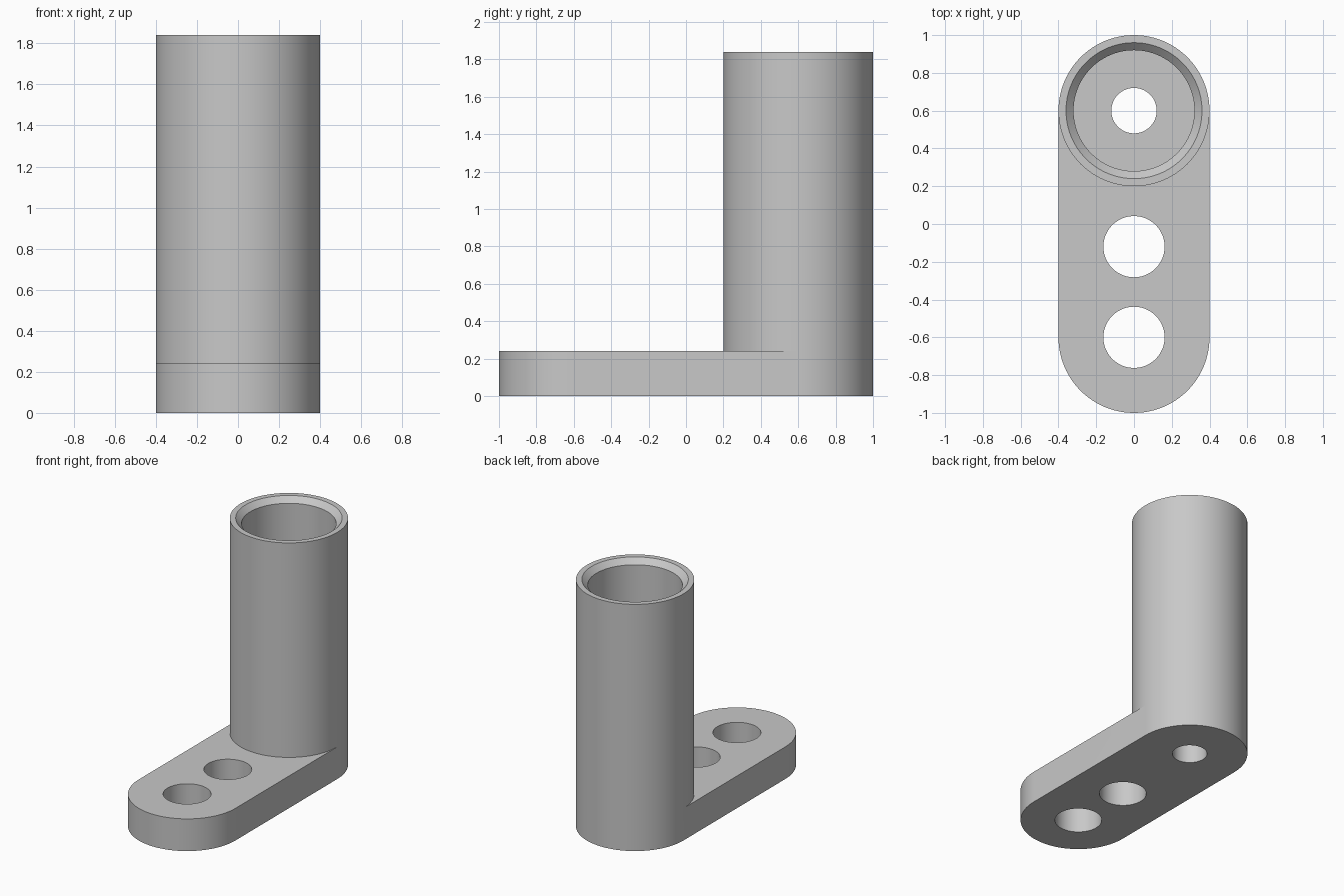
import bpy, bmesh, math

cube = bpy.data.objects.get("Cube")
if cube:
    bpy.data.objects.remove(cube, do_unlink=True)

SEG = 48                      # steps in each half circle
R, END_Y = 0.4, 0.6           # outer radius, centre of the rounded ends
BASE_H, TOP_H = 0.24, 1.84

grey = bpy.data.materials.new("plain grey")
grey.use_nodes = True
colour = (0.58, 0.58, 0.58, 1)
grey.diffuse_color = colour
grey.node_tree.nodes["Principled BSDF"].inputs["Base Color"].default_value = colour


def add_object(name, bm):
    bmesh.ops.recalc_face_normals(bm, faces=bm.faces)
    mesh = bpy.data.meshes.new(name)
    bm.to_mesh(mesh)
    bm.free()
    mesh.materials.append(grey)
    obj = bpy.data.objects.new(name, mesh)
    bpy.context.collection.objects.link(obj)
    return obj


def lathe(name, profile, y):
    """Closed solid turned about a vertical axis at the given y."""
    bm = bmesh.new()
    n = 2 * SEG
    rings = [[bm.verts.new((r * math.cos(math.tau * i / n),
                            y + r * math.sin(math.tau * i / n), z))
              for i in range(n)] for r, z in profile]
    for low, high in zip(rings, rings[1:]):
        for i in range(n):
            j = (i + 1) % n
            bm.faces.new((low[i], low[j], high[j], high[i]))
    bm.faces.new(rings[0])
    bm.faces.new(rings[-1])
    return add_object(name, bm)


# Solid body: a rounded bar whose back end rises into a post
bm = bmesh.new()


def half_arc(y, z, side):
    """Half circle from +x to -x, bulging to the back (1) or front (-1)."""
    return [bm.verts.new((R * math.cos(math.pi * i / SEG),
                          y + side * R * math.sin(math.pi * i / SEG), z))
            for i in range(SEG + 1)]


front_low = half_arc(-END_Y, 0, -1)
front_high = half_arc(-END_Y, BASE_H, -1)
back_low = half_arc(END_Y, 0, 1)
back_top = half_arc(END_Y, TOP_H, 1)
seam = half_arc(END_Y, BASE_H, -1)
post_top = half_arc(END_Y, TOP_H, -1)
for end in (0, -1):           # both halves of the post rim share their ends
    bm.verts.remove(post_top[end])
    post_top[end] = back_top[end]

for i in range(SEG):
    j = i + 1
    bm.faces.new((front_low[i], front_low[j], front_high[j], front_high[i]))
    bm.faces.new((seam[i], seam[j], post_top[j], post_top[i]))
    wall = [back_low[i], back_low[j]]
    if j == SEG:
        wall.append(seam[-1])
    wall += [back_top[j], back_top[i]]
    if i == 0:
        wall.append(seam[0])
    bm.faces.new(wall)
for end in (0, -1):           # straight sides of the bar
    bm.faces.new((front_low[end], back_low[end], seam[end], front_high[end]))
bm.faces.new(front_low + back_low[::-1])
bm.faces.new(front_high + seam[::-1])
bm.faces.new(back_top + post_top[-2:0:-1])
body = add_object("socket_bracket", bm)

# Chamfered socket with a small drain hole, and two mounting holes in the bar
cutters = [lathe("socket_cutter",
                 [(0.12, -0.1), (0.12, BASE_H), (0.32, BASE_H),
                  (0.32, TOP_H - 0.04), (0.40, TOP_H + 0.04)], END_Y)]
for y in (-0.12, -0.6):
    cutters.append(lathe("mounting_hole_cutter", [(0.162, -0.1), (0.162, 0.4)], y))

bpy.ops.object.select_all(action="DESELECT")
bpy.context.view_layer.objects.active = body
body.select_set(True)
for cutter in cutters:
    cutter.hide_render = True
    mod = body.modifiers.new("cut", "BOOLEAN")
    mod.operation = "DIFFERENCE"
    mod.solver = "EXACT"
    mod.object = cutter
    bpy.ops.object.modifier_apply(modifier=mod.name)
    bpy.data.objects.remove(cutter, do_unlink=True)

bpy.ops.object.shade_smooth_by_angle(angle=math.radians(30))
